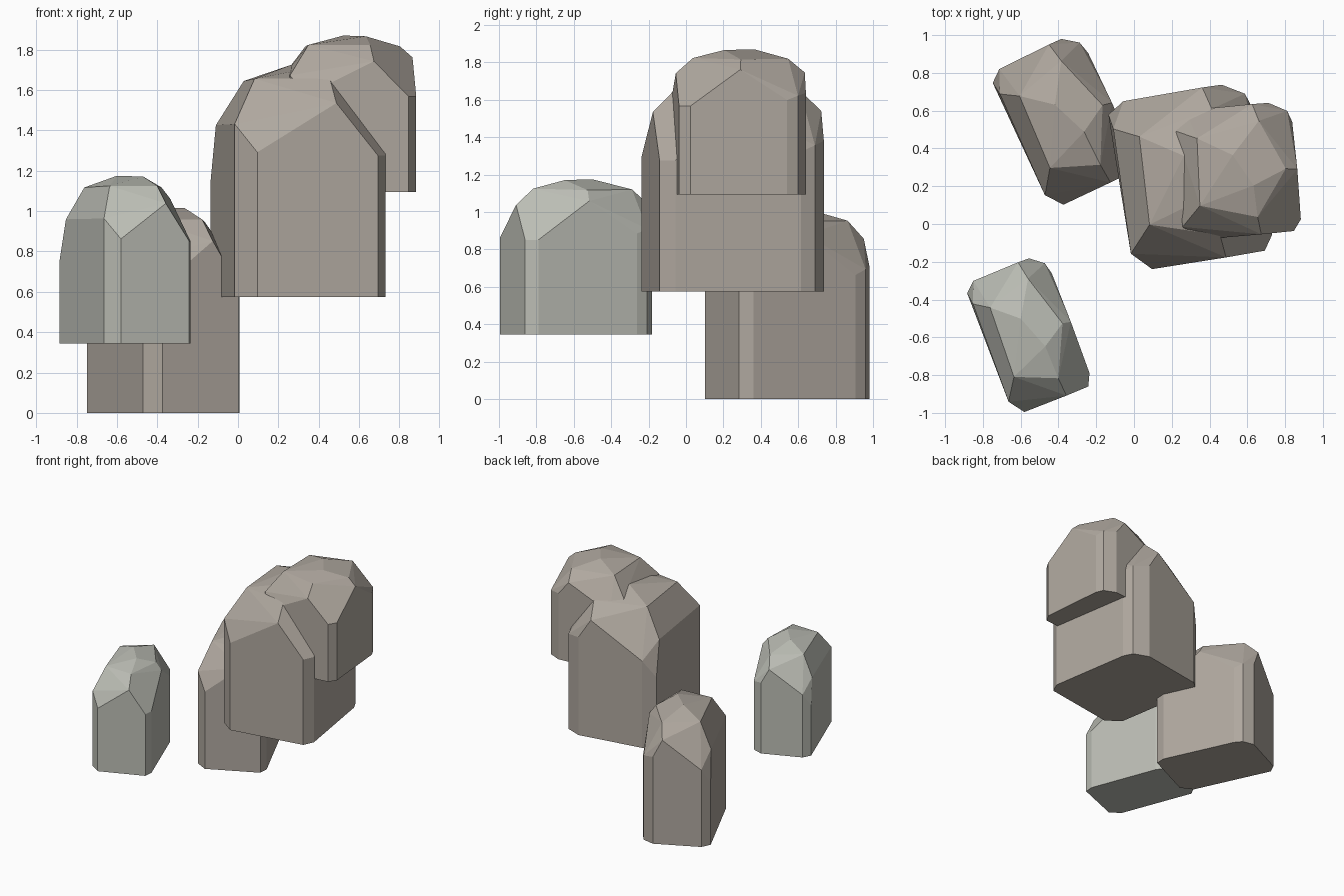
import bpy, bmesh, math
from mathutils import Matrix, Vector

if "Cube" in bpy.data.objects:
    bpy.data.objects.remove(bpy.data.objects["Cube"])

# Shared chiselled boulder: x, y in -1..1, height in 0..1
WALL = [(-1, .85, .5), (-.77, .98, .62), (.6, 1.01, .70), (.9, .87, .68),
        (.97, .70, .65), (1, -.78, .61), (.87, -.95, .61),
        (-.7, -.98, .623), (-.96, -.77, .745)]          # corner chamfers
GABLES = [(.33, 1.01, .84), (1, -.02, .86), (.33, -.965, .835), (-.96, .68, .74)]
ROOF = [(-.65, -.47, .94), (.29, -.70, .94), (-.62, .55, .93), (.42, .75, .935),
        (.81, 0, .93), (-.05, .26, 1), (.26, -.22, .995)]


def material(name, color):
    m = bpy.data.materials.new(name)
    m.diffuse_color = color
    m.use_nodes = True
    m.node_tree.nodes["Principled BSDF"].inputs["Base Color"].default_value = m.diffuse_color
    return m


def rock(name, center, half, angle, base, height, mat):
    bm = bmesh.new()
    m = (Matrix.Translation((*center, base)) @ Matrix.Rotation(math.radians(angle), 4, 'Z')
         @ Matrix.Diagonal((half[0], half[1], height, 1)))
    points = [(x, y, 0) for x, y, z in WALL] + WALL + GABLES + ROOF
    for p in points:
        bm.verts.new(m @ Vector(p))
    # Wrap the points, then merge nearly coplanar triangles into flat facets
    res = bmesh.ops.convex_hull(bm, input=bm.verts[:])
    loose = [v for v in bm.verts if not v.link_faces]
    bmesh.ops.delete(bm, geom=loose, context='VERTS')
    bmesh.ops.dissolve_limit(bm, angle_limit=math.radians(4),
                             verts=bm.verts[:], edges=bm.edges[:])
    bmesh.ops.recalc_face_normals(bm, faces=bm.faces[:])
    mesh = bpy.data.meshes.new(name)
    bm.to_mesh(mesh)
    bm.free()
    mesh.materials.append(mat)
    bpy.context.collection.objects.link(bpy.data.objects.new(name, mesh))


brown = material("brown_stone", (.43, .39, .345, 1))
green = material("grey_green_stone", (.50, .51, .46, 1))

# Four boulders: centre, half size, turn, base height, height
rock("front_rock", (-.555, -.59), (.232, .38), 20, .345, .83, green)
rock("back_rock", (-.364, .541), (.267, .405), 24, 0, 1.02, brown)
rock("large_rock", (.30, .245), (.385, .46), 8, .575, 1.15, brown)
rock("upper_rock", (.545, .275), (.32, .35), 4, 1.095, .775, brown)
